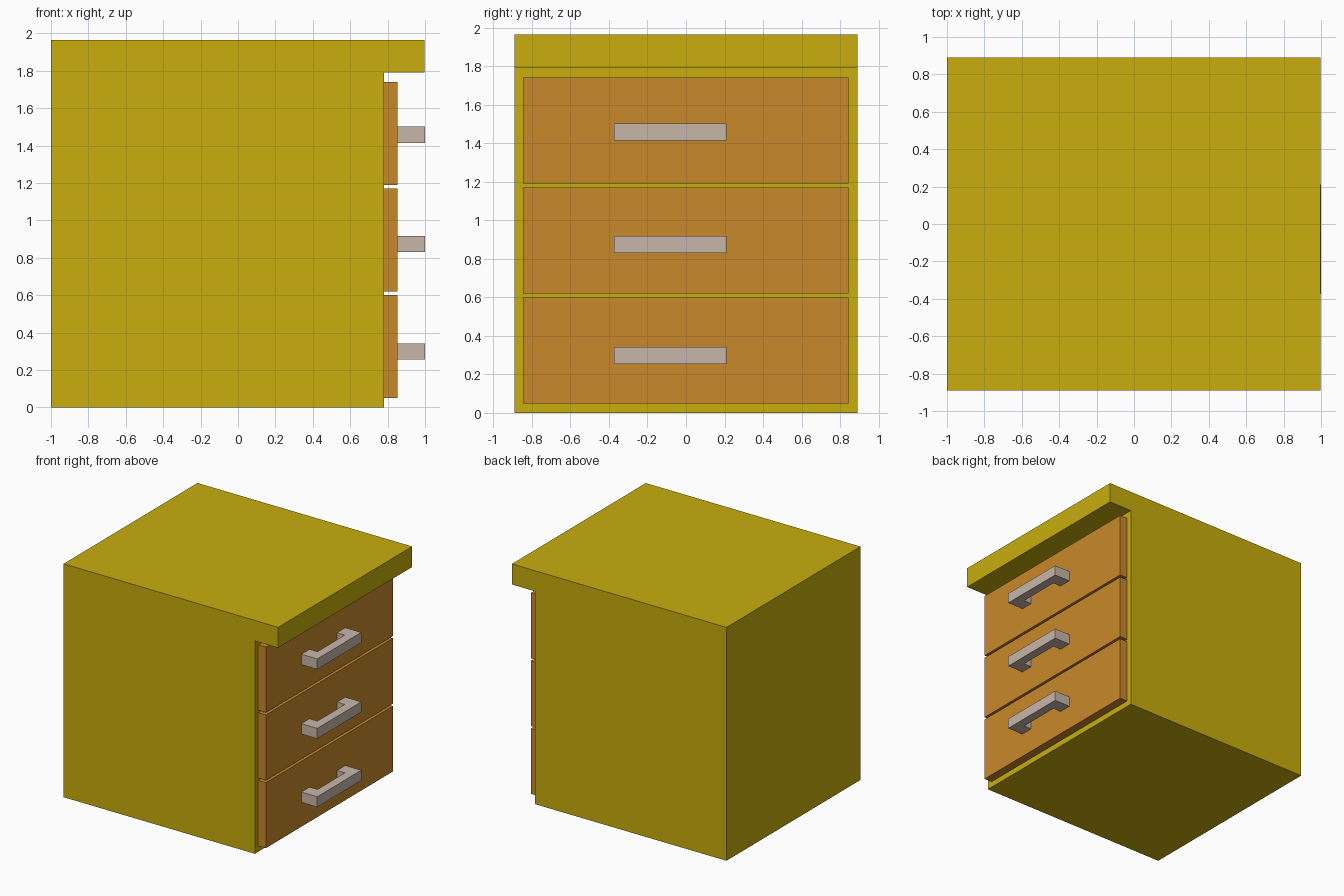
import bpy

if "Cube" in bpy.data.objects:
    bpy.data.objects.remove(bpy.data.objects["Cube"])


def material(name, color):
    m = bpy.data.materials.new(name)
    m.diffuse_color = (*color, 1)
    m.use_nodes = True
    m.node_tree.nodes["Principled BSDF"].inputs["Base Color"].default_value = m.diffuse_color
    return m


def extrude(name, profile, axis, lo, hi, mat):
    """Prism from a 2D profile: axis 'y' takes (x, z) points, axis 'z' takes (x, y)."""
    n = len(profile)
    verts = [(a, d, b) if axis == 'y' else (a, b, d)
             for d in (lo, hi) for a, b in profile]
    faces = [tuple(range(n)), tuple(range(2 * n - 1, n - 1, -1))]
    faces += [(i, i + n, (i + 1) % n + n, (i + 1) % n) for i in range(n)]
    if axis == 'z':
        faces = [f[::-1] for f in faces]
    mesh = bpy.data.meshes.new(name)
    mesh.from_pydata(verts, [], faces)
    mesh.materials.append(mat)
    obj = bpy.data.objects.new(name, mesh)
    bpy.context.collection.objects.link(obj)
    return obj


yellow = material("yellow_paint", (0.58, 0.42, 0.004))
orange = material("orange_wood", (0.58, 0.25, 0.023))
metal = material("handle_metal", (0.58, 0.47, 0.40))

# Cabinet body with the overhanging top
extrude("cabinet_body",
        [(-1, 0), (0.78, 0), (0.78, 1.79), (0.997, 1.79), (0.997, 1.963), (-1, 1.963)],
        'y', -0.89, 0.89, yellow)

# U-shaped handle outline seen from above
handle = [(0.85, -0.375), (1.0, -0.375), (1.0, 0.21), (0.85, 0.21),
          (0.85, 0.10), (0.925, 0.10), (0.925, -0.265), (0.85, -0.265)]

# Three drawer fronts, each with a handle
for i, (z, hz) in enumerate([(0.05, 0.255), (0.62, 0.83), (1.19, 1.414)], 1):
    extrude(f"drawer_front_{i}",
            [(0.78, -0.845), (0.852, -0.845), (0.852, 0.843), (0.78, 0.843)],
            'z', z, z + 0.55, orange)
    extrude(f"drawer_handle_{i}", handle, 'z', hz, hz + 0.087, metal)
